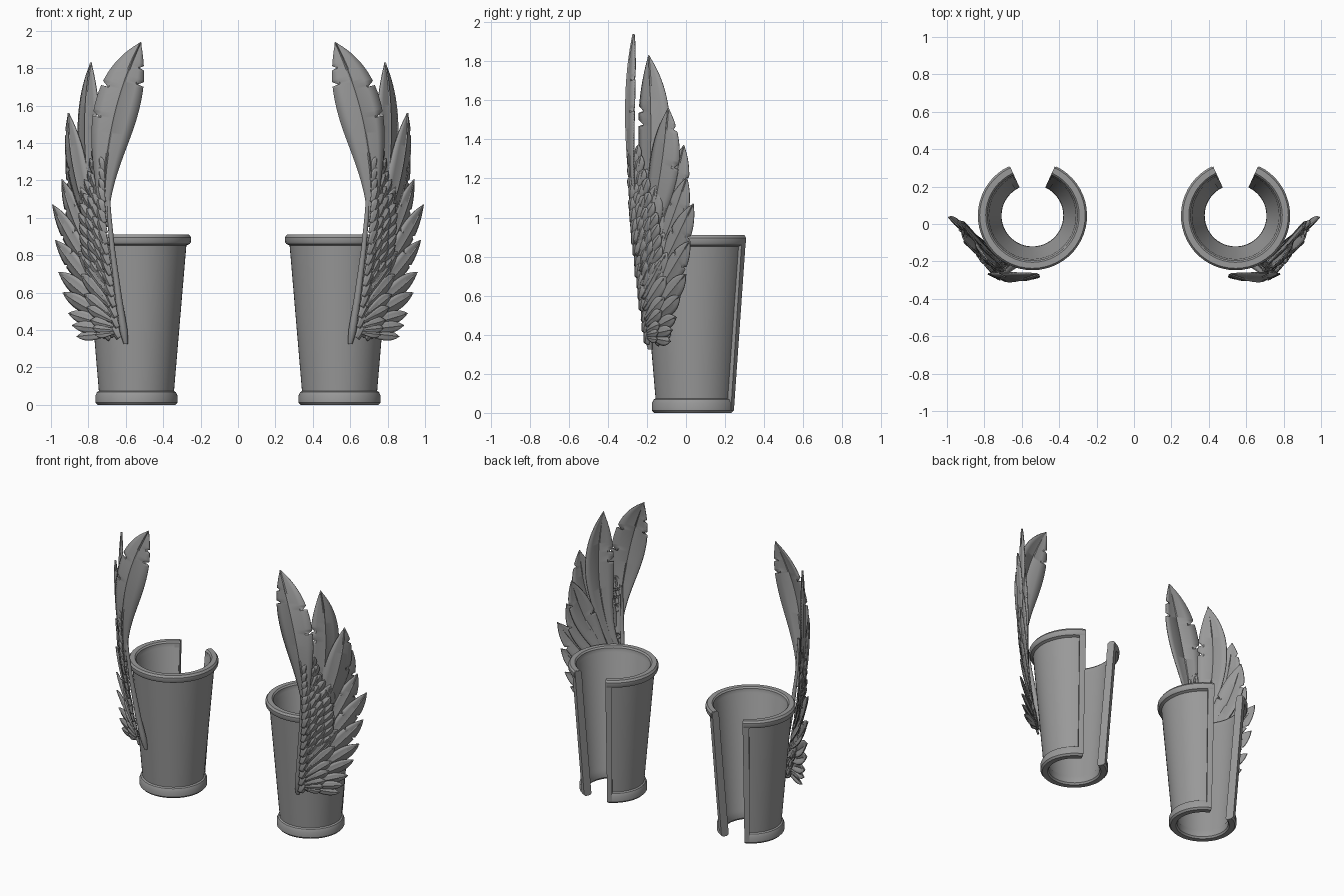
import bpy, bmesh, math, random
from mathutils import Vector as V

if "Cube" in bpy.data.objects:
    bpy.data.objects.remove(bpy.data.objects["Cube"])

random.seed(4)
CX, CY = 0.543, 0.045                        # axis of the right-hand cuff
OUT = V((0.725, 0.69, 0))                    # direction the wing spreads in
NRM = V((0.69, -0.725, 0))                   # wing's outward facing side
GREY = bpy.data.materials.new("dark_grey")
GREY.diffuse_color = (0.32, 0.32, 0.32, 1)
GREY.use_nodes = True
GREY.node_tree.nodes["Principled BSDF"].inputs["Base Color"].default_value = GREY.diffuse_color


def finish(bm, name, thickness=0, angle=35):
    """Turn a bmesh into a smooth object mirrored across x = 0."""
    me = bpy.data.meshes.new(name)
    bm.to_mesh(me)
    bm.free()
    me.materials.append(GREY)
    ob = bpy.data.objects.new(name, me)
    bpy.context.collection.objects.link(ob)
    bpy.ops.object.select_all(action='DESELECT')
    ob.select_set(True)
    bpy.context.view_layer.objects.active = ob
    bpy.ops.object.shade_smooth_by_angle(angle=math.radians(angle))
    if thickness:
        s = ob.modifiers.new("thickness", 'SOLIDIFY')
        s.thickness = thickness
        s.offset = 0
    m = ob.modifiers.new("other_side", 'MIRROR')
    m.use_axis = (True, False, False)
    m.use_mirror_merge = False
    return ob


def revolve(bm, profile, a0, a1, steps):
    """Sweep a closed (r, z) profile around the cuff axis, angles from +y."""
    rings = []
    for i in range(steps + 1):
        a = math.radians(a0 + (a1 - a0) * i / steps)
        rings.append([bm.verts.new((CX + r * math.sin(a), CY + r * math.cos(a), z))
                      for r, z in profile])
    n = len(profile)
    for p, q in zip(rings, rings[1:]):
        for j in range(n):
            bm.faces.new((p[j], p[(j + 1) % n], q[(j + 1) % n], q[j]))
    bm.faces.new(rings[0])
    bm.faces.new(rings[-1][::-1])
    bmesh.ops.recalc_face_normals(bm, faces=bm.faces[:])


# Open tapered cuff with rolled collars at top and bottom
bm = bmesh.new()
revolve(bm, [(.208, 0), (.219, .012), (.219, .05), (.211, .068), (.201, .074),
             (.267, .852), (.285, .86), (.292, .872), (.292, .896), (.282, .91),
             (.25, .91), (.241, .9), (.239, .872), (.232, .86),
             (.176, .075), (.167, .06), (.165, .012), (.173, 0)], 26, 334, 44)
finish(bm, "cuff")

# Raised trim along both sides of the back opening
bm = bmesh.new()
trim = [(.205, .001), (.22, .012), (.288, .897), (.28, .909),
        (.252, .909), (.24, .897), (.165, .012), (.175, .001)]
revolve(bm, trim, 24.5, 33, 3)
revolve(bm, trim, 327, 335.5, 3)
finish(bm, "opening_trim")

# Leading edge of the wing
SPINE = [V(p) for p in ((.602, -.185, .335), (.637, -.218, .56), (.672, -.246, .83),
                        (.69, -.265, 1.03), (.7, -.275, 1.3))]


def spine(z):
    for a, b in zip(SPINE, SPINE[1:]):
        if z <= b.z:
            break
    return a.lerp(b, (z - a.z) / (b.z - a.z))


bm = bmesh.new()
rings = []
for i in range(25):
    t = i / 24
    c = spine(.325 + .965 * t)
    r = .023 * (1 - .7 * t) * min(1, .5 + i * .3)
    rings.append([bm.verts.new(c + r * (OUT * math.cos(k * math.tau / 10) +
                                        NRM * math.sin(k * math.tau / 10))) for k in range(10)])
for p, q in zip(rings, rings[1:]):
    for k in range(10):
        bm.faces.new((p[k], p[(k + 1) % 10], q[(k + 1) % 10], q[k]))
bm.faces.new(rings[0])
bm.faces.new(rings[-1])
bmesh.ops.recalc_face_normals(bm, faces=bm.faces[:])
finish(bm, "wing_leading_edge", angle=60)


def feather(bm, root, ctrl, tip, half, normal=NRM, rows=56, notches=(), base=.35, camber=.22):
    """Cambered blade with a raised quill along a quadratic curve."""
    cols = (-1, -.6, -.06, 0, .06, .6, 1)
    grid = []
    for i in range(rows + 1):
        t = i / rows
        c = root * (1 - t) ** 2 + ctrl * 2 * t * (1 - t) + tip * t * t
        tan = ((ctrl - root) * (1 - t) + (tip - ctrl) * t).normalized()
        side = normal.cross(tan).normalized()
        nn = tan.cross(side).normalized()
        s = min(1, t / .62)
        w = half * (base + (1 - base) * s * s * (3 - 2 * s))
        w *= max(.02, 1 - max(0, (t - .62) / .38) ** 2.3)
        row = []
        for u in cols:
            torn = abs(u) == 1 and (i, u) in notches
            k = .68 if torn else 1
            lift = camber * w * (.4 - u * u) + (.05 * half if u == 0 else 0)
            row.append(bm.verts.new(c + side * u * w * k + nn * lift - tan * (.1 * w * torn)))
        grid.append(row)
    for p, q in zip(grid, grid[1:]):
        for a in range(len(cols) - 1):
            bm.faces.new((p[a], p[a + 1], q[a + 1], q[a]))


# Flight feathers: (tip, root height, half width, outward bulge), top to bottom
FLIGHT = [((.785, -.19, 1.83), .86, .098, .12), ((.905, -.09, 1.56), .80, .088, .085),
          ((.912, -.01, 1.37), .73, .078, .065), ((.94, .005, 1.205), .66, .07, .05),
          ((.99, .038, 1.07), .59, .064, .03), ((.975, .02, .88), .53, .058, .02),
          ((.957, 0, .71), .48, .05, .01), ((.935, -.03, .60), .45, .042, .01),
          ((.905, -.05, .49), .42, .036, 0), ((.885, -.07, .425), .40, .03, 0),
          ((.86, -.08, .365), .385, .028, -.005)]
bm = bmesh.new()
feather(bm, V((.715, -.255, .95)), V((.735, -.325, 1.5)), V((.52, -.265, 1.937)), .118,
        V((.12, -1, 0)), rows=80, notches={(58, -1), (63, 1), (70, 1), (45, -1)}, base=.2)
for i, (tip, rz, half, bulge) in enumerate(FLIGHT):
    root = spine(rz) + OUT * .05 + NRM * (.02 + .004 * (i % 2))
    tip = V(tip)
    ctrl = root.lerp(tip, .5) + OUT * bulge - V((0, 0, bulge * .3)) + NRM * .012
    nrm = V((.81, -.59, 0)) if i == 0 else NRM + OUT * .22
    cuts = {(random.randint(34, 49), random.choice((-1, 1))) for _ in range(2)} if i < 6 else ()
    feather(bm, root, ctrl, tip, half, nrm.normalized(), notches=cuts)
finish(bm, "flight_feathers", .007)

# Middle layer: shorter feathers lying over the flight feathers
bm = bmesh.new()
for i, (tip, rz, half, bulge) in enumerate(FLIGHT):
    root = spine(rz) + OUT * .035 + NRM * .038
    end = root.lerp(V(tip), .48 if i else .4) + NRM * .008 + OUT * bulge * .4
    ctrl = root.lerp(end, .5) + OUT * bulge * .4 + NRM * .008
    feather(bm, root, ctrl, end, half * .75, (NRM + OUT * .2).normalized(), rows=14)
finish(bm, "middle_feathers", .006)

# Small overlapping feathers covering the wing arm
bm = bmesh.new()
for col in range(4):
    for k in range(17):
        z = .355 + k * .056 + .014 * (col % 2)
        taper = min(1, max(.3, (1.45 - z) / .5))
        root = spine(z) + OUT * (.012 + .034 * col * taper) + NRM * (.034 - .003 * col) * (.5 + .5 * taper)
        lean = (.4 + .2 * col) * (1.25 - .6 * (z - .35))
        d = (V((0, 0, 1)) + OUT * lean * taper).normalized()
        length = (.085 + .01 * col) * random.uniform(.9, 1.15) * (.8 + .2 * taper)
        end = root + d * length + NRM * .012
        mid = root + d * length * .5 + NRM * .014
        feather(bm, root, mid, end, .031 * (.6 + .4 * taper),
                (NRM + OUT * random.uniform(-.1, .2)).normalized(), rows=8, base=.65, camber=.35)
finish(bm, "small_feathers", .006)
